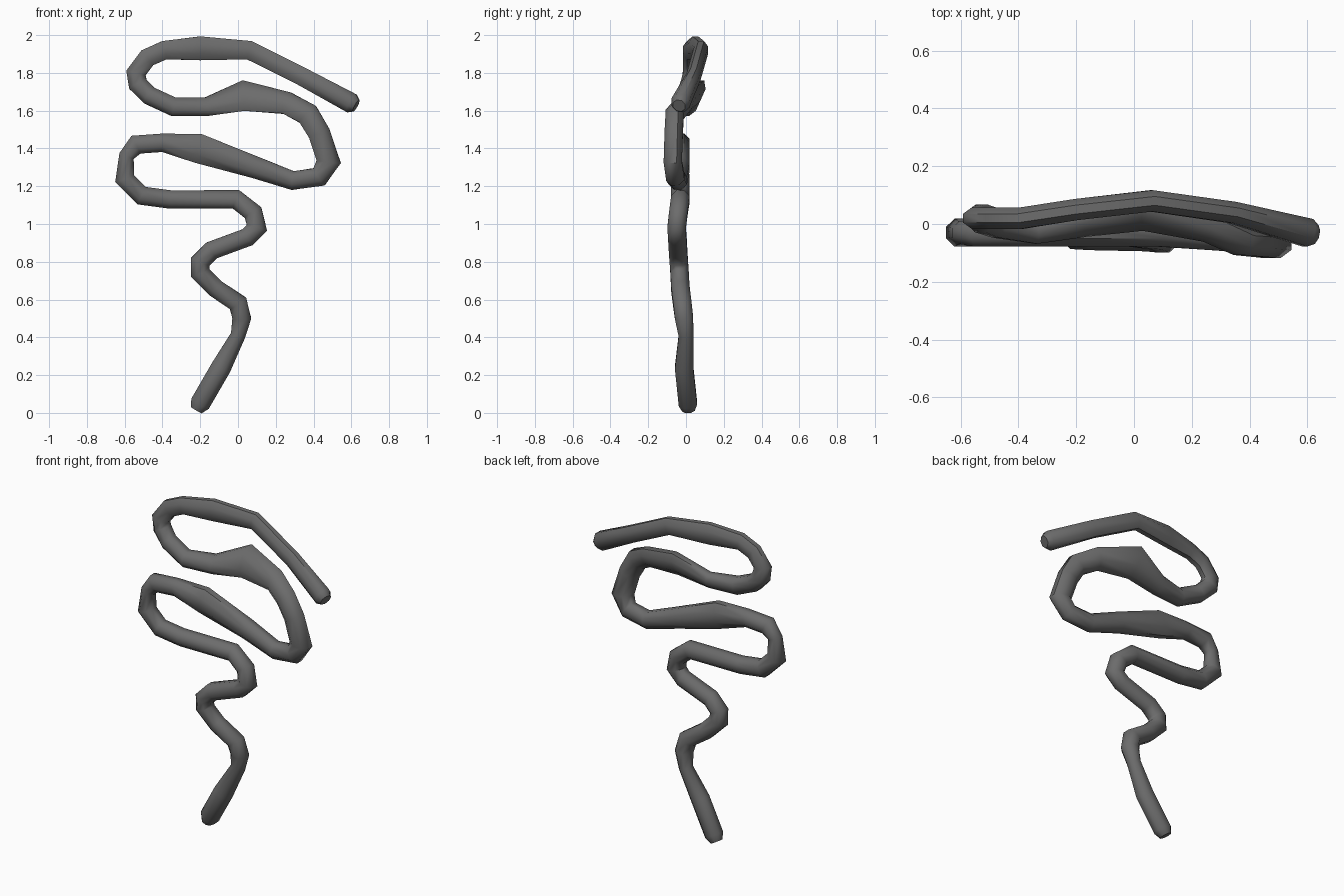
import bpy, bmesh, math
from mathutils import Vector

cube = bpy.data.objects.get("Cube")
if cube:
    bpy.data.objects.remove(cube, do_unlink=True)

# Centre line seen from the front, lower tip to upper tip: x, z
PATH = [
    (-.2, .05), (-.09, .24), (0, .41), (.02, .5), (0, .58), (-.12, .66), (-.2, .74),
    (-.2, .8), (-.14, .86), (.05, .93), (.1, .98), (.08, 1.06), (-.01, 1.13),
    (-.36, 1.13), (-.51, 1.15), (-.6, 1.24), (-.59, 1.36), (-.54, 1.42), (-.4, 1.43),
    (-.21, 1.4), (.09, 1.3), (.29, 1.23), (.43, 1.25), (.48, 1.33), (.43, 1.48),
    (.37, 1.58), (.26, 1.64), (.03, 1.68), (-.17, 1.62), (-.34, 1.62), (-.47, 1.68),
    (-.53, 1.74), (-.54, 1.8), (-.48, 1.88), (-.39, 1.92), (-.2, 1.93), (.06, 1.92),
    (.34, 1.78), (.6, 1.64),
]
# Depth (y) at some path points, blended in between
DEPTH = {0: .01, 1: -.01, 2: 0, 5: -.03, 10: -.05, 12: -.03, 20: -.03, 23: -.07,
         25: -.06, 27: .04, 29: -.02, 31: .02, 34: .02, 36: .08, 37: .04, 38: -.03}
# Thicker and thinner places along the tube
RADIUS = {0: .055, 1: .055, 2: .04, 16: .04, 19: .08, 20: .06, 23: .06, 24: .06,
          25: .06, 26: .06, 27: .08, 35: .065, 38: .055}
# Backward lean of the wide strand
LEAN = {26: .2, 27: .45, 28: .3}
COMMON_RADIUS = .05
SIDES = 8


def depth_at(index):
    low = max(k for k in DEPTH if k <= index)
    high = min(k for k in DEPTH if k >= index)
    blend = (index - low) / max(high - low, 1)
    return DEPTH[low] + (DEPTH[high] - DEPTH[low]) * blend


def add_ring(bm, centre, direction, wide, deep, lean=0):
    side = Vector((-direction.z, 0, direction.x)).normalized()
    depth = direction.cross(side).normalized()
    side.y = side.z * lean
    ring = []
    for k in range(SIDES):
        angle = math.tau * (k + .5) / SIDES
        offset = side * wide * math.cos(angle) + depth * deep * math.sin(angle)
        ring.append(bm.verts.new(centre + offset))
    return ring


def build_tube(points):
    bm = bmesh.new()
    rings = []
    last = len(points) - 1
    for i, point in enumerate(points):
        before = (point - points[max(i - 1, 0)]).normalized()
        after = (points[min(i + 1, last)] - point).normalized()
        direction = (before + after).normalized()
        radius = RADIUS.get(i, COMMON_RADIUS)
        # Rounded tips close the tube, mitred rings follow the bends
        tip = radius * .65
        if i == 0:
            rings.append(add_ring(bm, point - direction * .04, direction, tip, tip))
        mitre = 1.05 if i in (0, last) else min(1.05 / direction.dot(after), 1.2)
        # The top strand is flatter than the rest
        flat = .04 if point.z > 1.75 else min(radius, COMMON_RADIUS) * 1.05
        rings.append(add_ring(bm, point, direction, radius * mitre, flat, LEAN.get(i, 0)))
        if i == last:
            rings.append(add_ring(bm, point + direction * .03, direction, tip, tip))

    for a, b in zip(rings, rings[1:]):
        for k in range(SIDES):
            n = (k + 1) % SIDES
            bm.faces.new((a[k], a[n], b[n], b[k]))
    bm.faces.new(rings[0])
    bm.faces.new(rings[-1])
    bmesh.ops.recalc_face_normals(bm, faces=bm.faces)
    mesh = bpy.data.meshes.new("winding_tube")
    bm.to_mesh(mesh)
    bm.free()
    return mesh


grey = bpy.data.materials.new("dark_grey")
grey.use_nodes = True
tone = (.15, .15, .15, 1)
grey.diffuse_color = tone
grey.node_tree.nodes["Principled BSDF"].inputs["Base Color"].default_value = tone

# The single winding tube
points = [Vector((x, depth_at(i), z)) for i, (x, z) in enumerate(PATH)]
mesh = build_tube(points)
mesh.materials.append(grey)
tube = bpy.data.objects.new("winding_tube", mesh)
bpy.context.collection.objects.link(tube)

# Smooth shading with sharp edges kept
bpy.context.view_layer.objects.active = tube
tube.select_set(True)
bpy.ops.object.shade_smooth_by_angle(angle=math.radians(50))
